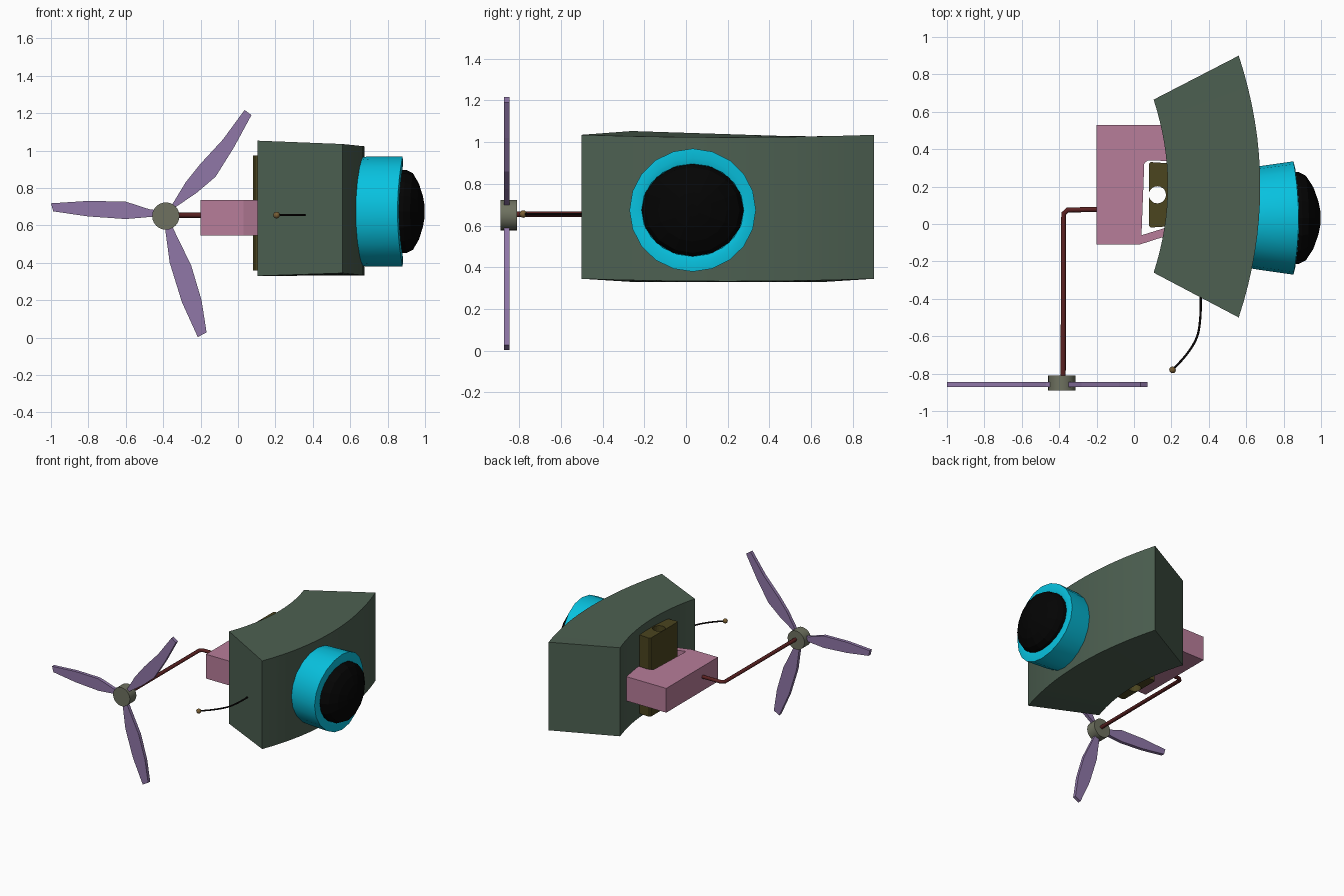
import bpy, bmesh
from math import sin, cos, pi, radians

if "Cube" in bpy.data.objects:
    bpy.data.objects.remove(bpy.data.objects["Cube"])


def finish(ob, hexcol, smooth=None):
    rgb = [(int(hexcol[i:i + 2], 16) / 255) ** 2.2 for i in (0, 2, 4)]
    mat = bpy.data.materials.new(ob.name + "_colour")
    mat.diffuse_color = (*rgb, 1)
    mat.use_nodes = True
    mat.node_tree.nodes["Principled BSDF"].inputs["Base Color"].default_value = mat.diffuse_color
    ob.data.materials.append(mat)
    if smooth:
        bpy.ops.object.select_all(action='DESELECT')
        ob.select_set(True)
        bpy.context.view_layer.objects.active = ob
        bpy.ops.object.shade_smooth_by_angle(angle=radians(smooth))
    return ob


def loft(name, rings, hexcol, smooth=None):
    """Skin a list of equal-length point loops and cap both ends."""
    bm = bmesh.new()
    loops = [[bm.verts.new(p) for p in r] for r in rings]
    n = len(loops[0])
    for a, b in zip(loops, loops[1:]):
        for i in range(n):
            j = (i + 1) % n
            bm.faces.new((a[i], a[j], b[j], b[i]))
    bm.faces.new(loops[0])
    bm.faces.new(loops[-1])
    bmesh.ops.recalc_face_normals(bm, faces=bm.faces)
    me = bpy.data.meshes.new(name)
    bm.to_mesh(me)
    bm.free()
    ob = bpy.data.objects.new(name, me)
    bpy.context.collection.objects.link(ob)
    return finish(ob, hexcol, smooth)


def plan_prism(name, outline, z0, z1, hexcol):
    return loft(name, [[(x, y, z) for x, y in outline] for z in (z0, z1)], hexcol)


def wire(name, pts, r, hexcol, kind='POLY'):
    cu = bpy.data.curves.new(name, 'CURVE')
    cu.dimensions = '3D'
    cu.bevel_depth, cu.bevel_resolution, cu.use_fill_caps = r, 2, True
    sp = cu.splines.new(kind)
    sp.points.add(len(pts) - 1)
    for p, co in zip(sp.points, pts):
        p.co = (*co, 1)
    if kind == 'NURBS':
        sp.order_u, sp.use_endpoint_u = 3, True
    ob = bpy.data.objects.new(name, cu)
    bpy.context.collection.objects.link(ob)
    return finish(ob, hexcol)


# Curved main housing, slightly uneven top and bottom
sections = []
for i in range(17):
    t = i / 8 - 1
    xi, yi = 0.18 - 0.075 * t * t, 0.2025 + 0.4625 * t
    xo, yo = 0.675 - 0.115 * t * t, 0.2 + 0.7 * t
    sag = 0.012 * (1 - t * t)
    sections.append([(xi, yi, 0.33), (xo, yo, 0.345 - sag),
                     (xo, yo, 1.035 - sag), (xi, yi, 1.038 - 0.015 * t)])
loft("housing", sections, "4e6052", 30)


# Lens parts: elliptical sections bent to follow the housing's curve
def bent_rings(profile, n=20):
    out = []
    for x, ry, rz in profile:
        out.append([(x - 0.3 * (ry * cos(2 * pi * k / n)) ** 2,
                     0.032 + ry * cos(2 * pi * k / n),
                     0.674 + rz * sin(2 * pi * k / n)) for k in range(n)])
    return out


loft("lens_barrel", bent_rings([(0.62, 0.265, 0.285), (0.70, 0.278, 0.295),
     (0.88, 0.303, 0.295), (0.883, 0.27, 0.25), (0.875, 0.245, 0.222),
     (0.84, 0.24, 0.22)]), "10c0de", 35)
loft("lens_glass", bent_rings([(0.83, 0.245, 0.222), (0.90, 0.245, 0.222),
     (0.935, 0.225, 0.205), (0.967, 0.165, 0.15), (0.988, 0.09, 0.085),
     (0.998, 0.03, 0.03)], 16), "0c0c0c")

# Battery block: two mirrored halves leaving a round vertical hole
for side, label in ((1, "upper"), (-1, "lower")):
    arc = [(0.125 + 0.046 * cos(pi * k / 10), 0.156 + side * 0.046 * sin(pi * k / 10))
           for k in range(11)]
    outline = arc + [(0.079, 0.156 + side * 0.165), (0.09, 0.156 + side * 0.175),
                     (0.19, 0.156 + side * 0.168), (0.19, 0.156)]
    plan_prism("back_block_" + label, outline, 0.36, 0.975, "4c4624")

# Clamp holding the block to the housing
plan_prism("clamp", [(-0.2, 0.53), (0.16, 0.53), (0.185, 0.337), (0.075, 0.34),
                     (0.055, 0.325), (0.04, -0.06), (0.17, -0.02), (0.17, -0.065),
                     (0.03, -0.11), (-0.2, -0.11)], 0.545, 0.735, "b67c98")

# Bent arm carrying the propeller
wire("arm", [(-0.18, 0.078, 0.654), (-0.355, 0.075, 0.654), (-0.376, 0.055, 0.654),
             (-0.379, -0.83, 0.654)], 0.014, "5a2626")

# Hub
hub = [[(-0.386 + 0.073 * cos(2 * pi * k / 24), y, 0.65 + 0.073 * sin(2 * pi * k / 24))
        for k in range(24)] for y in (-0.89, -0.81)]
loft("propeller_hub", hub, "6e7160", 30)

# Three blades as thin profiles in x and z
blades = [
    [(-0.40, 0.68), (-0.47, 0.685), (-0.60, 0.727), (-0.80, 0.731), (-1.0, 0.718),
     (-0.988, 0.675), (-0.80, 0.648), (-0.60, 0.634), (-0.46, 0.646), (-0.40, 0.64)],
    [(-0.38, 0.68), (-0.35, 0.715), (-0.28, 0.83), (-0.20, 0.93), (-0.08, 1.06), (0.035, 1.217),
     (0.072, 1.19), (-0.02, 1.02), (-0.12, 0.86), (-0.22, 0.775), (-0.33, 0.70), (-0.37, 0.66)],
    [(-0.39, 0.62), (-0.388, 0.57), (-0.365, 0.40), (-0.30, 0.19), (-0.215, 0.003),
     (-0.168, 0.028), (-0.195, 0.20), (-0.25, 0.385), (-0.34, 0.57), (-0.365, 0.62)],
]
for i, outline in enumerate(blades):
    loft(f"propeller_blade_{i + 1}",
         [[(x, y, z) for x, z in outline] for y in (-0.872, -0.846)], "8e76a6")

# Antenna with a small tip
wire("antenna", [(0.355, -0.34, 0.655), (0.362, -0.48, 0.655), (0.33, -0.66, 0.655),
                 (0.205, -0.78, 0.655)], 0.006, "141010", 'NURBS')
bpy.ops.mesh.primitive_uv_sphere_add(segments=12, ring_count=8, radius=0.018,
                                     location=(0.206, -0.78, 0.655))
tip = bpy.context.object
tip.name = "antenna_tip"
finish(tip, "7a6038", 60)
